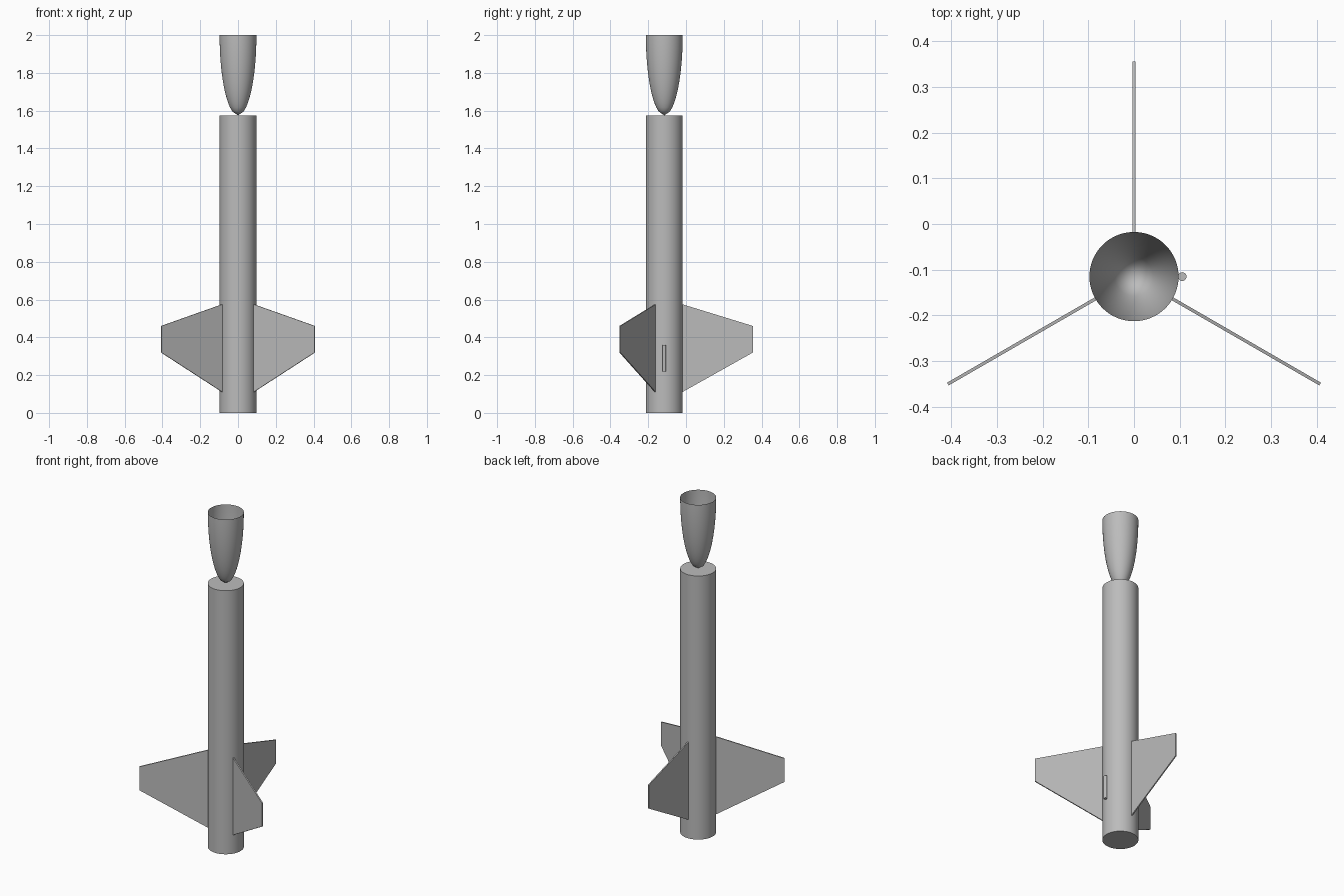
import bpy, bmesh, math
from mathutils import Matrix, Vector

if "Cube" in bpy.data.objects:
    bpy.data.objects.remove(bpy.data.objects["Cube"], do_unlink=True)

AXIS_Y = -0.115      # centre line of the rocket
RADIUS = 0.0975
BODY_TOP = 1.575
TOP = 2.0
SIDES = 64

gray = bpy.data.materials.new("light_gray")
gray.use_nodes = True
color = (0.5, 0.5, 0.5, 1)
gray.diffuse_color = color
gray.node_tree.nodes["Principled BSDF"].inputs["Base Color"].default_value = color


def add_object(name, bm, smooth=False):
    bmesh.ops.recalc_face_normals(bm, faces=bm.faces)
    mesh = bpy.data.meshes.new(name)
    bm.to_mesh(mesh)
    bm.free()
    mesh.materials.append(gray)
    obj = bpy.data.objects.new(name, mesh)
    bpy.context.collection.objects.link(obj)
    if smooth:
        bpy.ops.object.select_all(action='DESELECT')
        obj.select_set(True)
        bpy.context.view_layer.objects.active = obj
        bpy.ops.object.shade_smooth_by_angle(angle=math.radians(30))
    return obj


def cylinder(name, x, radius, bottom, top, sides):
    bm = bmesh.new()
    place = Matrix.Translation((x, AXIS_Y, (bottom + top) / 2))
    bmesh.ops.create_cone(bm, cap_ends=True, segments=sides, radius1=radius,
                          radius2=radius, depth=top - bottom, matrix=place)
    add_object(name, bm, True)


# Body tube and launch lug
cylinder("body_tube", 0, RADIUS, 0, BODY_TOP, SIDES)
cylinder("launch_lug", 0.1055, 0.0095, 0.22, 0.36, 24)

# Open elliptical nose cone, tip down on the body
bm = bmesh.new()
steps = 20
profile = []
for i in range(steps + 1):
    t = i / steps
    r = RADIUS * math.sqrt(1 - (1 - t) ** 2)
    profile.append(bm.verts.new((r, AXIS_Y, BODY_TOP + t * (TOP - BODY_TOP))))
edges = [bm.edges.new(pair) for pair in zip(profile, profile[1:])]
bmesh.ops.spin(bm, geom=profile + edges, cent=(0, AXIS_Y, 0), axis=(0, 0, 1),
               angle=math.tau, steps=SIDES, use_merge=False)
bmesh.ops.remove_doubles(bm, verts=bm.verts, dist=0.0001)
add_object("nose_cone", bm, True)

# Three swept fins around the body
fin_outline = [(RADIUS - 0.002, 0.11), (0.47, 0.32), (0.47, 0.46), (RADIUS - 0.002, 0.575)]
thickness = 0.007
for name, angle in (("back_fin", 90), ("right_fin", 210), ("left_fin", 330)):
    bm = bmesh.new()
    face = bm.faces.new([bm.verts.new((r, -thickness / 2, z)) for r, z in fin_outline])
    extruded = bmesh.ops.extrude_face_region(bm, geom=[face])["geom"]
    bmesh.ops.translate(bm, vec=Vector((0, thickness, 0)),
                        verts=[v for v in extruded if isinstance(v, bmesh.types.BMVert)])
    place = Matrix.Translation((0, AXIS_Y, 0)) @ Matrix.Rotation(math.radians(angle), 4, 'Z')
    bmesh.ops.transform(bm, matrix=place, verts=bm.verts)
    add_object(name, bm)
